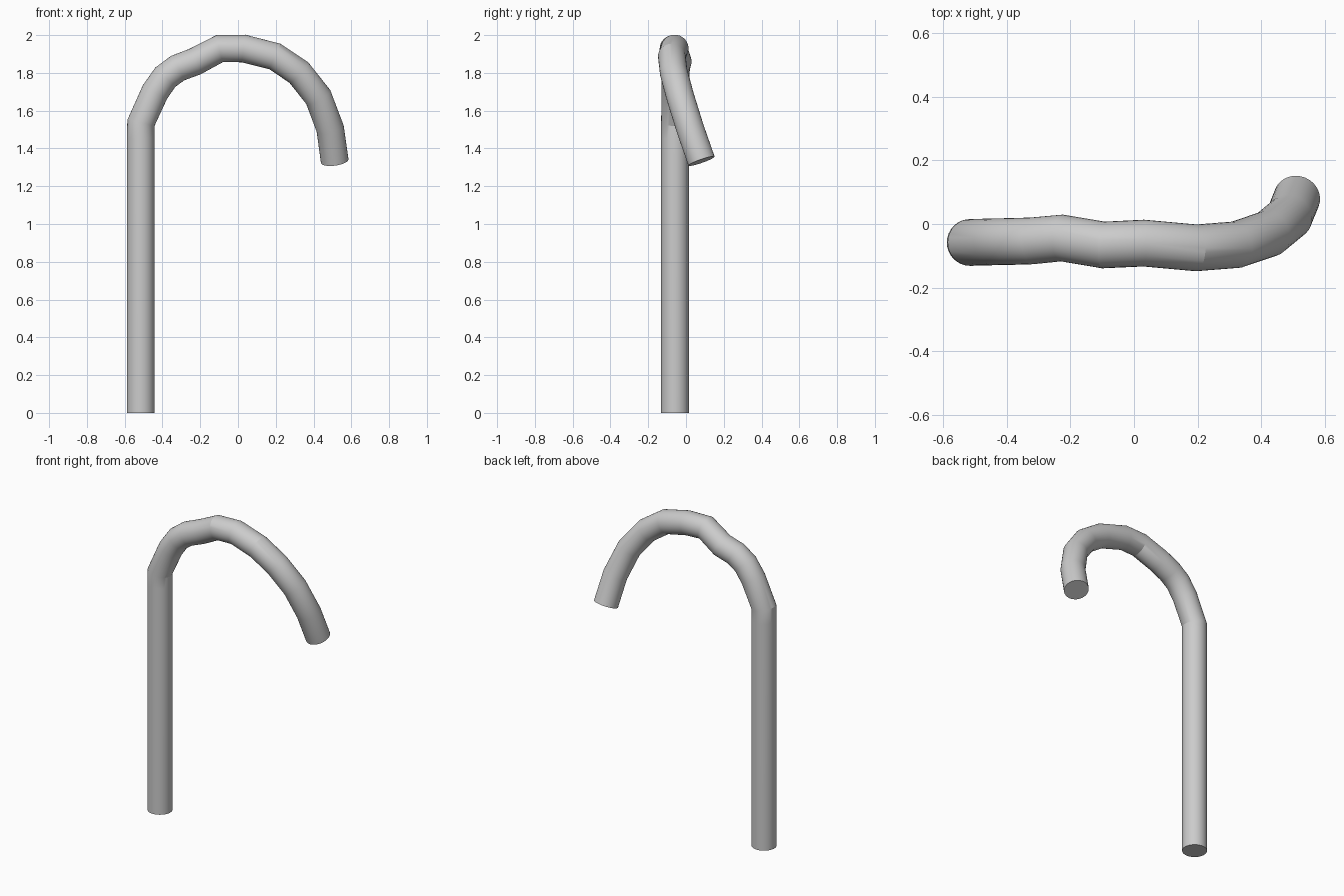
import bpy, bmesh, math
from mathutils import Vector

if "Cube" in bpy.data.objects:
    bpy.data.objects.remove(bpy.data.objects["Cube"])

RADIUS = 0.0735
SIDES = 32

# Centre line: straight shaft, then the crook with its slight sideways bend
PATH = [Vector(p) for p in [
    (-0.515, -0.058, 0.0), (-0.515, -0.058, 1.455), (-0.514, -0.058, 1.535),
    (-0.440, -0.056, 1.698), (-0.385, -0.055, 1.777), (-0.320, -0.053, 1.825),
    (-0.227, -0.044, 1.860), (-0.096, -0.066, 1.929), (0.030, -0.060, 1.929),
    (0.195, -0.075, 1.887), (0.322, -0.065, 1.802), (0.425, -0.030, 1.672),
    (0.488, 0.022, 1.505), (0.512, 0.082, 1.333)]]


def sweep(name, path, radius, sides):
    """Capped round tube along a path, rings set on the joint bisectors."""
    bm = bmesh.new()
    rings = []
    tangent, side = Vector((0, 0, 1)), Vector((0, 1, 0))
    for i, p in enumerate(path):
        before = (p - path[i - 1]).normalized() if i else Vector()
        after = (path[i + 1] - p).normalized() if i < len(path) - 1 else Vector()
        new = (before + after).normalized()
        side = tangent.rotation_difference(new) @ side
        tangent = new
        other = tangent.cross(side)
        angles = [2 * math.pi * k / sides for k in range(sides)]
        rings.append([bm.verts.new(p + radius * (math.cos(a) * side + math.sin(a) * other))
                      for a in angles])
    for a, b in zip(rings, rings[1:]):
        for k in range(sides):
            n = (k + 1) % sides
            bm.faces.new((a[k], a[n], b[n], b[k]))
    bm.faces.new(rings[0][::-1])
    bm.faces.new(rings[-1])
    bmesh.ops.recalc_face_normals(bm, faces=bm.faces)
    mesh = bpy.data.meshes.new(name)
    bm.to_mesh(mesh)
    bm.free()
    obj = bpy.data.objects.new(name, mesh)
    bpy.context.collection.objects.link(obj)
    return obj


# Walking cane
cane = sweep("cane", PATH, RADIUS, SIDES)
bpy.context.view_layer.objects.active = cane
cane.select_set(True)
bpy.ops.object.shade_smooth_by_angle(angle=math.radians(20))
